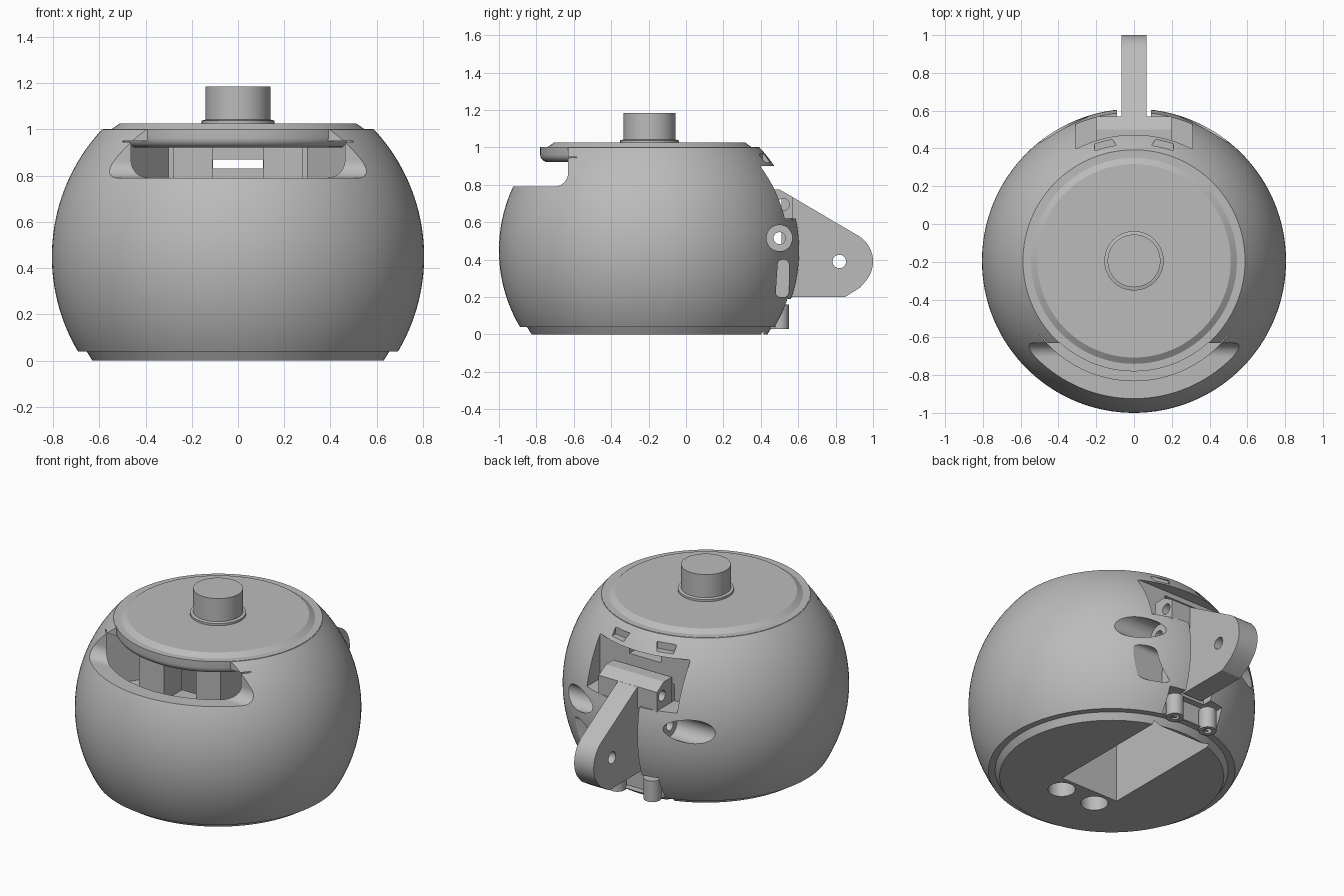
import bpy, bmesh, math
from mathutils import Vector

old = bpy.data.objects.get("Cube")
if old:
    bpy.data.objects.remove(old, do_unlink=True)

grey = bpy.data.materials.new("plain grey")
grey.use_nodes = True
tone = (0.5, 0.5, 0.5, 1)
grey.diffuse_color = tone
grey.node_tree.nodes["Principled BSDF"].inputs["Base Color"].default_value = tone

AXIS_Y = -0.195
SPHERE_R, SPHERE_Z = 0.805, 0.45


def finish(name, bm):
    bmesh.ops.recalc_face_normals(bm, faces=bm.faces)
    mesh = bpy.data.meshes.new(name)
    bm.to_mesh(mesh)
    bm.free()
    mesh.materials.append(grey)
    obj = bpy.data.objects.new(name, mesh)
    bpy.context.collection.objects.link(obj)
    return obj


def lathe(name, profile, steps=128):
    bm = bmesh.new()
    verts = [bm.verts.new((r, 0, z)) for r, z in profile]
    edges = [bm.edges.new(pair) for pair in zip(verts, verts[1:])]
    bmesh.ops.spin(bm, geom=verts + edges, cent=(0, 0, 0), axis=(0, 0, 1),
                   angle=math.tau, steps=steps)
    bmesh.ops.remove_doubles(bm, verts=bm.verts, dist=0.0002)
    bmesh.ops.translate(bm, vec=(0, AXIS_Y, 0), verts=bm.verts)
    return finish(name, bm)


def prism(name, points, low, high, axis="x"):
    """Extrude a (y, z) outline along x, or an (x, y) outline along z."""
    bm = bmesh.new()
    place = (lambda a, b: (low, a, b)) if axis == "x" else (lambda a, b: (a, b, low))
    face = bm.faces.new([bm.verts.new(place(a, b)) for a, b in points])
    moved = bmesh.ops.extrude_face_region(bm, geom=[face])["geom"]
    shift = Vector((high - low, 0, 0)) if axis == "x" else Vector((0, 0, high - low))
    bmesh.ops.translate(bm, vec=shift,
                        verts=[v for v in moved if isinstance(v, bmesh.types.BMVert)])
    return finish(name, bm)


def box(name, x0, x1, y0, y1, z0, z1):
    return prism(name, [(y0, z0), (y1, z0), (y1, z1), (y0, z1)], x0, x1)


def arc(a, b, radius, start, end, n=12):
    return [(a + radius * math.cos(math.radians(start + (end - start) * i / n)),
             b + radius * math.sin(math.radians(start + (end - start) * i / n)))
            for i in range(n + 1)]


def rod(name, a, b, radius, low, high, axis="x"):
    return prism(name, arc(a, b, radius, 0, 360, 32)[:-1], low, high, axis)


def cut(target, *cutters):
    for cutter in cutters:
        cutter.hide_render = True
        mod = target.modifiers.new("cut", "BOOLEAN")
        mod.operation, mod.solver, mod.object = "DIFFERENCE", "EXACT", cutter
        bpy.context.view_layer.objects.active = target
        bpy.ops.object.modifier_apply(modifier=mod.name)
        bpy.data.objects.remove(cutter, do_unlink=True)


# Spherical housing with a stepped foot
wall = []
for i in range(41):
    z = 0.04 + 0.96 * i / 40
    wall.append((math.sqrt(SPHERE_R ** 2 - (z - SPHERE_Z) ** 2), z))
body = lathe("housing", [(0, 0), (0.63, 0), (0.655, 0.04)] + wall + [(0, 1)])

# Front window, with a filleted inner corner
cut(body, prism("window", [(-1.2, 0.79)] + arc(-0.705, 0.865, 0.075, 270, 360)
                + [(-0.63, 1.2), (-1.2, 1.2)], -0.9, 0.9))

# Chamber behind the window, around a central block
side = [(0.3, -0.3), (0.28, -0.3), (0.28, -0.57), (0.11, -0.57), (0.11, -0.2)]
front = arc(0, AXIS_Y, 0.635, 218, 322, 24)
cut(body, prism("chamber", front + side + [(-x, y) for x, y in reversed(side)],
                0.6, 0.95, "z"))

# Underside pocket, round holes and the passage to the rear
cut(body,
    box("pocket", -0.2, 0.2, -0.39, 0.415, -0.1, 0.72),
    box("passage", -0.109, 0.109, -0.3, 1, 0.83, 0.87),
    rod("hole", -0.12, -0.49, 0.077, -0.1, 0.2, "z"),
    rod("hole", 0.12, -0.49, 0.077, -0.1, 0.2, "z"))

# Rear hinge recess, arm groove and lower recess
cut(body,
    box("recess", -0.31, 0.31, 0.4, 1, 0.62, 0.9),
    box("groove", -0.09, 0.09, 0.5, 1, 0.1, 0.7),
    box("lower_recess", -0.19, 0.19, 0.46, 1, 0.045, 0.19))

# Screw tunnel, its counterbores, the small vents and the side slot
cut(body, rod("tunnel", 0.5, 0.515, 0.032, -1, 1))
for s in (-1, 1):
    cut(body,
        rod("counterbore", 0.5, 0.515, 0.07, *sorted((s * 0.24, s))),
        prism("vent", [(s * 0.09, 0.41), (s * 0.21, 0.39), (s * 0.21, 0.6)],
              0.92, 0.965, "z"))
slot = (arc(0.525, 0.375, 0.025, 0, 90, 5) + arc(0.515, 0.375, 0.025, 90, 180, 5)
        + arc(0.505, 0.225, 0.025, 180, 270, 5) + arc(0.525, 0.225, 0.025, 270, 360, 5))
cut(body, prism("side_slot", slot, 0.2, 1))

# Lid with its overhanging lip
lid = lathe("lid", [(0, 0.922), (0.54, 0.922)]
            + arc(0.545, 0.962, 0.04, -90, 0, 6)
            + [(0.585, 1.002), (0.545, 1.002), (0.512, 1.025), (0, 1.025)])

# Top knob with a thin flange
knob = lathe("knob", [(0, 1.01), (0.157, 1.01), (0.157, 1.038), (0.14, 1.042),
                      (0.14, 1.185), (0, 1.185)], 64)

# Hinge block and rounded arm
block = prism("hinge_block", [(0.425, 0.6), (0.57, 0.6), (0.57, 0.735),
                              (0.5, 0.775), (0.425, 0.775)], -0.2, 0.2)
cut(block, rod("pin_hole", 0.52, 0.695, 0.032, -1, 1))
arm = prism("hinge_arm", [(0.51, 0.2), (0.85, 0.2), (0.93, 0.25)]
            + arc(0.84, 0.39, 0.16, -42, 58, 20) + [(0.54, 0.752), (0.51, 0.765)],
            -0.067, 0.067)
cut(arm, rod("arm_hole", 0.82, 0.39, 0.036, -1, 1))

# Small bosses below the arm
bosses = []
for label, s in (("left", 1), ("right", -1)):
    boss = rod(label + "_boss", s * 0.12, 0.5, 0.05, 0.03, 0.16, "z")
    cut(boss, rod("boss_hole", s * 0.12, 0.5, 0.024, 0, 0.1, "z"))
    bosses.append(boss)

# Smooth curved surfaces while keeping edges sharp
bpy.ops.object.select_all(action="DESELECT")
for obj in [body, lid, knob, block, arm] + bosses:
    obj.select_set(True)
bpy.context.view_layer.objects.active = body
bpy.ops.object.shade_smooth_by_angle(angle=math.radians(25))
